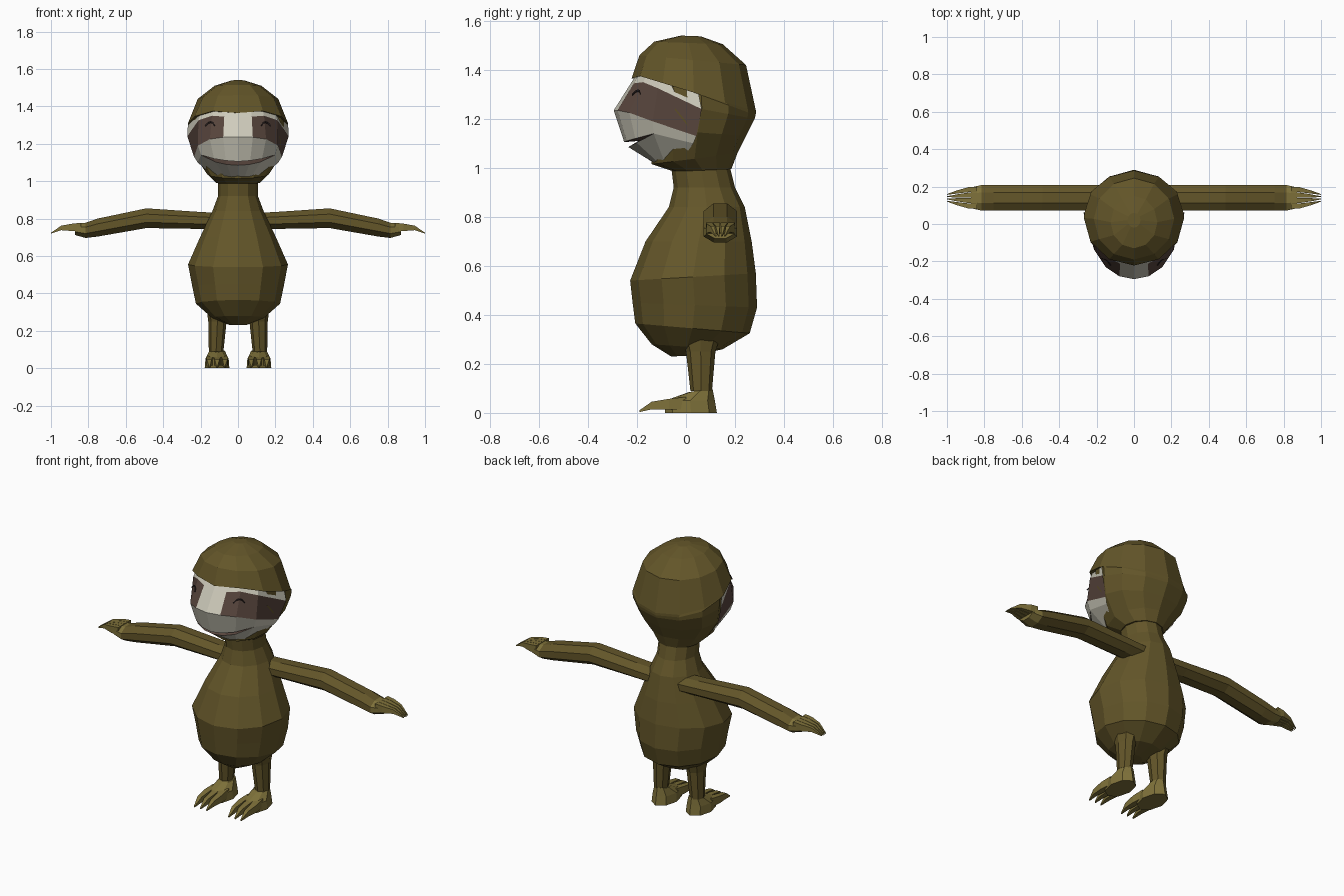
import bpy, bmesh
from math import sin, cos, pi, radians
from mathutils import Vector as V

if "Cube" in bpy.data.objects:
    bpy.data.objects.remove(bpy.data.objects["Cube"])


def material(name, rgb):
    m = bpy.data.materials.new(name)
    m.diffuse_color = (*rgb, 1)
    m.use_nodes = True
    m.node_tree.nodes["Principled BSDF"].inputs["Base Color"].default_value = m.diffuse_color
    return m


FUR = material("fur", (0.125, 0.092, 0.022))
CLAW = material("claw", (0.21, 0.165, 0.042))
CREAM = material("cream", (0.62, 0.60, 0.50))
BROWN = material("brown", (0.10, 0.062, 0.048))
DARK = material("dark", (0.03, 0.02, 0.02))


def make(name, bm, mats, mirror=False, closed=True):
    bmesh.ops.remove_doubles(bm, verts=bm.verts, dist=0.0005)
    if closed:
        bmesh.ops.recalc_face_normals(bm, faces=bm.faces)
    me = bpy.data.meshes.new(name)
    bm.to_mesh(me)
    bm.free()
    ob = bpy.data.objects.new(name, me)
    bpy.context.collection.objects.link(ob)
    for m in mats:
        me.materials.append(m)
    if mirror:
        ob.modifiers.new("mirror", 'MIRROR').use_mirror_merge = False
    return ob


def loft(bm, rings, mat_from=999):
    """Skin closed rings; spans from index mat_from use material 1."""
    rows = [[bm.verts.new(p) for p in r] for r in rings]
    n = len(rows[0])
    for k, (a, b) in enumerate(zip(rows, rows[1:])):
        for i in range(n):
            j = (i + 1) % n
            bm.faces.new((a[i], a[j], b[j], b[i])).material_index = int(k >= mat_from)
    bm.faces.new(rows[0][::-1])
    bm.faces.new(rows[-1]).material_index = int(len(rows) - 1 >= mat_from)


def oval(zf, zb, yf, yb, w, x=0, n=12):
    """Tilted oval, first vertex at the front."""
    out = []
    for i in range(n):
        a = 2 * pi * i / n
        t = (1 - cos(a)) / 2
        out.append(V((x + w * sin(a), yf + (yb - yf) * t, zf + (zb - zf) * t)))
    return out


def across(c, u, v, n, turn=0.0):
    return [V(c) + V(u) * cos(2 * pi * (i + turn) / n) + V(v) * sin(2 * pi * (i + turn) / n)
            for i in range(n)]


# Body: pear shape with neck
bm = bmesh.new()
loft(bm, [oval(*r) for r in (
    (.23, .235, -.06, .04, .05), (.28, .26, -.14, .15, .14), (.365, .325, -.207, .26, .225),
    (.45, .43, -.218, .29, .245), (.54, .57, -.228, .285, .267), (.70, .70, -.165, .268, .203),
    (.84, .84, -.07, .24, .137), (.92, .92, -.05, .20, .107), (1.0, 1.0, -.06, .18, .107))])
make("body", bm, [FUR])

# Head fur with overhanging fringe
rings = [oval(*r) for r in (
    (.985, .995, -.05, .185, .115), (1.015, 1.06, -.14, .21, .165), (1.16, 1.13, -.15, .245, .238),
    (1.28, 1.20, -.15, .28, .262), (1.38, 1.215, -.16, .284, .264), (1.385, 1.23, -.222, .286, .268),
    (1.46, 1.42, -.19, .245, .215), (1.515, 1.505, -.13, .15, .125), (1.54, 1.537, -.02, .06, .035))]
rings[5][0].z -= .02
bm = bmesh.new()
loft(bm, rings)
make("head_fur", bm, [FUR])

# Face shape by height: z, front y, back y, half width
FACE = ((1.02, -.13, -.02, .12), (1.064, -.20, .0, .178), (1.086, -.237, .02, .2),
        (1.106, -.253, .035, .222), (1.17, -.274, .055, .257), (1.235, -.295, .065, .271),
        (1.30, -.254, .052, .268), (1.40, -.19, .05, .23))


def face_point(deg, z, inset=0.0):
    z = min(max(z, 1.02), 1.40)
    for a, b in zip(FACE, FACE[1:]):
        if z <= b[0]:
            t = (z - a[0]) / (b[0] - a[0])
            f, k, w = [a[i] + (b[i] - a[i]) * t for i in (1, 2, 3)]
            break
    a = radians(deg)
    return V((w * sin(a), k - (k - f) * cos(a) + inset, z))


# Face: rows from hairline to chin, columns from the middle outwards
COLS = (0, 17, 34, 55, 90)
ROWS = (((1.38, 1.40, 1.395, 1.37, 1.30), 0), ((1.34, 1.345, 1.35, 1.325, 1.24), 0),
        ((1.235, 1.235, 1.225, 1.19, 1.13), 0), ((1.105, 1.11, 1.12, 1.14, 1.10), 0),
        ((1.11, 1.112, 1.122, 1.14, 1.10), .06), ((1.085, 1.089, 1.103, 1.14, 1.10), 0),
        ((1.02, 1.02, 1.02, 1.03, 1.05), 0))
bm = bmesh.new()
for side in (1, -1):
    grid = []
    for zs, inset in ROWS:
        pts = [face_point(d, z, inset if d < 50 else 0) for d, z in zip(COLS, zs)]
        grid.append([bm.verts.new((p.x * side, p.y, p.z)) for p in pts])
    for r in range(len(ROWS) - 1):
        for c in range(4):
            q = [grid[r][c], grid[r + 1][c], grid[r + 1][c + 1], grid[r][c + 1]]
            f = bm.faces.new(q if side > 0 else q[::-1])
            f.material_index = 1 if (r == 1 and c > 0) or r in (3, 4) else 0
            if r in (3, 4) and c == 3:
                f.material_index = 0
make("face", bm, [CREAM, BROWN], closed=False)

# Closed smiling eyes
bm = bmesh.new()
loft(bm, [across(face_point(d, z, -.002), (.004, 0, 0), (0, 0, .005), 4)
          for d, z in ((28, 1.298), (31, 1.312), (34, 1.316), (37, 1.312), (40, 1.298))])
make("eyes", bm, [DARK], mirror=True)

# Arms: x, middle z, half height; last spans are the hands
bm = bmesh.new()
loft(bm, [across((x, .14, z), (0, w, 0), (0, 0, h), 8, .5) for x, z, h, w in (
    (.08, .785, .048, .074), (.2, .79, .049, .074), (.49, .802, .057, .074),
    (.75, .752, .052, .074), (.815, .737, .044, .074), (.872, .742, .032, .06))], 4)
make("arms", bm, [FUR, CLAW], mirror=True)

# Hand claws
bm = bmesh.new()
for k in (-1.5, -.5, .5, 1.5):
    loft(bm, [across((x, .14 + k * s, z), (0, w, 0), (0, 0, h), 4, .5) for x, s, z, w, h in (
        (.84, .03, .755, .02, .032), (.885, .029, .753, .019, .028),
        (.945, .021, .75, .012, .017), (1.0, .012, .722, .003, .003))])
make("hand_claws", bm, [CLAW], mirror=True)

# Legs
bm = bmesh.new()
loft(bm, [oval(z, z, a, b, w, x, 8) for z, a, b, w, x in (
    (.34, -.03, .15, .06, .11), (.25, .0, .12, .049, .11), (.09, .018, .106, .039, .117))])
make("legs", bm, [FUR], mirror=True)

# Feet
bm = bmesh.new()
loft(bm, [oval(zf, zb, a, b, w, .112, 8) for zf, zb, a, b, w in (
    (.0, .0, -.085, .126, .066), (.05, .05, -.085, .118, .062), (.085, .1, .012, .108, .042))])
make("feet", bm, [CLAW], mirror=True)

# Toe claws
bm = bmesh.new()
for k in (-1, 0, 1):
    loft(bm, [across((.112 + k * s, y, z), (w, 0, 0), (0, 0, h), 4, .5) for y, s, z, w, h in (
        (.0, .034, .04, .026, .036), (-.07, .042, .036, .025, .03),
        (-.14, .042, .03, .018, .022), (-.19, .04, .007, .004, .005))])
make("toe_claws", bm, [CLAW], mirror=True)
